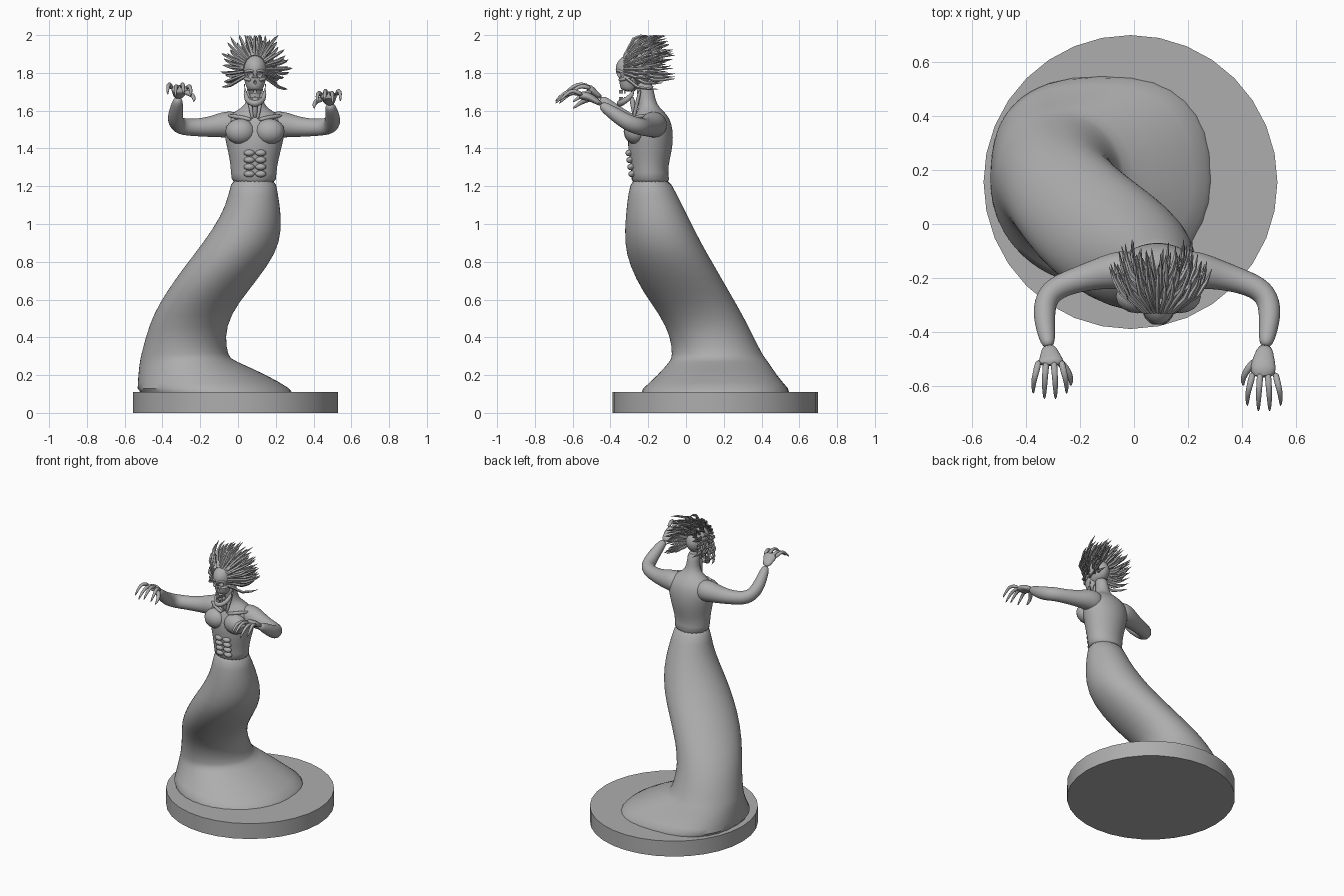
import bpy, bmesh, math, random
from mathutils import Vector

old = bpy.data.objects.get("Cube")
if old:
    bpy.data.objects.remove(old)

STONE = (0.42, 0.42, 0.42, 1)
stone = bpy.data.materials.new("grey stone")
stone.use_nodes = True
stone.diffuse_color = STONE
stone.node_tree.nodes["Principled BSDF"].inputs["Base Color"].default_value = STONE
random.seed(4)
MID = 0.09      # centre line of the upper body


def finish(bm, name, subdiv=0, angle=40):
    bmesh.ops.recalc_face_normals(bm, faces=bm.faces)
    mesh = bpy.data.meshes.new(name)
    bm.to_mesh(mesh)
    bm.free()
    mesh.materials.append(stone)
    ob = bpy.data.objects.new(name, mesh)
    bpy.context.collection.objects.link(ob)
    bpy.ops.object.select_all(action='DESELECT')
    ob.select_set(True)
    bpy.context.view_layer.objects.active = ob
    if subdiv:
        mod = ob.modifiers.new("Smooth", 'SUBSURF')
        mod.levels = mod.render_levels = subdiv
        bpy.ops.object.modifier_apply(modifier=mod.name)
    bpy.ops.object.shade_smooth_by_angle(angle=math.radians(angle))
    return ob


def skin(bm, rings):
    loops = [[bm.verts.new(p) for p in ring] for ring in rings]
    n = len(loops[0])
    for a, b in zip(loops, loops[1:]):
        for i in range(n):
            bm.faces.new((a[i], a[(i + 1) % n], b[(i + 1) % n], b[i]))
    bm.faces.new(loops[0])
    bm.faces.new(loops[-1])


def add_tube(bm, path, radii, sides=8, flat=1):
    pts = [Vector(p) for p in path]
    rings = []
    for i, (p, r) in enumerate(zip(pts, radii)):
        d = (pts[min(i + 1, len(pts) - 1)] - pts[max(i - 1, 0)]).normalized()
        up = Vector((0, 0, 1)) if abs(d.z) < 0.9 else Vector((0, 1, 0))
        u = d.cross(up).normalized()
        v = u.cross(d)
        angles = [math.tau * k / sides for k in range(sides)]
        rings.append([p + r * (u * math.cos(t) + v * flat * math.sin(t)) for t in angles])
    skin(bm, rings)


def tube(name, path, radii, sides=8, flat=1, subdiv=1):
    bm = bmesh.new()
    add_tube(bm, path, radii, sides, flat)
    return finish(bm, name, subdiv)


def ball(name, centre, size, seg=16):
    bm = bmesh.new()
    bmesh.ops.create_uvsphere(bm, u_segments=seg, v_segments=seg // 2, radius=1)
    for v in bm.verts:
        v.co = Vector(centre) + Vector(a * b for a, b in zip(v.co, size))
    return finish(bm, name)


def loft(name, rows, sides=32, subdiv=1, square=0):
    """Oval rings, each row: height, left, right, front, back."""
    bm, rings = bmesh.new(), []
    for z, x0, x1, y0, y1 in rows:
        ring = []
        for k in range(sides):
            t = math.tau * k / sides
            c, s = math.cos(t), math.sin(t)
            e = 0.78 if s > 0 and z < square else 1
            c, s = math.copysign(abs(c) ** e, c), math.copysign(abs(s) ** e, s)
            ring.append(((x0 + x1) / 2 + c * (x1 - x0) / 2,
                         (y0 + y1) / 2 + s * (y1 - y0) / 2, z))
        rings.append(ring)
    skin(bm, rings)
    return finish(bm, name, subdiv)


# Round base
bm = bmesh.new()
bmesh.ops.create_cone(bm, cap_ends=True, segments=32, radius1=0.543, radius2=0.543, depth=0.11)
bmesh.ops.translate(bm, verts=bm.verts, vec=(-0.013, 0.155, 0.055))
finish(bm, "round_base", angle=30)

# Trailing gown, sweeping back and spreading over the base
loft("gown", [
    (.1, -.53, .31, -.26, .57), (.12, -.535, .29, -.24, .55), (.2, -.53, .16, -.15, .48),
    (.28, -.52, -.03, -.08, .43), (.3, -.515, -.05, -.075, .41), (.4, -.49, -.07, -.08, .36),
    (.52, -.45, -.04, -.14, .3), (.64, -.38, .05, -.23, .23), (.78, -.28, .16, -.3, .15),
    (.9, -.185, .225, -.328, .08), (1.04, -.09, .232, -.32, .01),
    (1.16, -.045, .21, -.307, -.05), (1.26, -.035, .2, -.285, -.1)], square=.25)

# Torso and neck
loft("torso", [
    (1.2, -.037, .207, -.298, -.072), (1.27, -.037, .202, -.287, -.1), (1.34, -.044, .215, -.3, -.085),
    (1.42, -.062, .235, -.31, -.068), (1.5, -.08, .255, -.305, -.068), (1.56, -.065, .24, -.28, -.085),
    (1.6, -.01, .18, -.255, -.12), (1.63, .045, .135, -.25, -.155), (1.7, .05, .13, -.26, -.17),
    (1.76, .05, .13, -.27, -.18)], sides=24)

# Chest, stomach muscles, collarbones and neck cords
for side, s in (("left", 1), ("right", -1)):
    ball("chest_" + side, (MID + s * .077, -.268, 1.49), (.08, .062, .068))
    for row in range(4):
        ball(f"stomach_{side}_{row}", (MID + s * .03, -.284 - row * .005, 1.265 + row * .037),
             (.03, .022, .018), 12)
    tube("collarbone_" + side, [(MID + s * .015, -.28, 1.55), (MID + s * .07, -.275, 1.565),
                                (MID + s * .15, -.21, 1.575)], (.012, .012, .012))
    tube("neck_cord_" + side, [(MID + s * .012, -.278, 1.55), (MID + s * .024, -.265, 1.62),
                               (MID + s * .042, -.24, 1.72)], (.01, .011, .01))
tube("throat", [(MID, -.265, 1.55), (MID, -.28, 1.63), (MID, -.29, 1.68)], (.014, .016, .014))

# Arms stretched forward, with bony clawed hands
for side, s, lift, back in (("left", 1, 0, 0), ("right", -1, .035, .045)):
    def at(dx, y, z):
        return (MID - .005 + s * dx, y, z)
    tube("arm_" + side, [
        at(.07, -.17, 1.52), at(.15, -.17, 1.53), at(.22, -.185, 1.515), at(.31, -.21, 1.51),
        at(.395, -.245, 1.515), at(.42, -.31, 1.535 + lift / 3), at(.412, -.39, 1.59 + lift / 2),
        at(.4, -.455, 1.635 + lift)],
        (.075, .074, .058, .047, .047, .046, .036, .026), 12, 1, 2)
    tube("palm_" + side, [
        at(.402, -.445, 1.63 + lift), at(.395, -.49, 1.662 + lift),
        at(.392, -.53 + back / 2, 1.68 + lift), at(.392, -.57 + back, 1.68 + lift)],
        (.026, .04, .052, .045), 10, .5)
    for i in range(4):
        dx = .355 + i * .027
        fan = (i - 1.5) * .014
        far = back + (.02 if i in (0, 3) else 0)
        rise = lift + .012 * (i % 2)
        tube(f"finger_{side}_{i}", [
            at(dx, -.545 + back, 1.682 + lift), at(dx + fan * .6, -.6 + back, 1.7 + rise),
            at(dx + fan, -.65 + far, 1.68 + rise), at(dx + fan, -.695 + far, 1.635 + rise)],
            (.015, .012, .011, .004))
    tube("thumb_" + side, [
        at(.37, -.5, 1.665 + lift), at(.335, -.535, 1.655 + lift),
        at(.315, -.57, 1.635 + lift), at(.32, -.6, 1.61 + lift)], (.018, .015, .012, .004))

# Skull with carved sockets and nose
skull = ball("skull", (MID, -.27, 1.82), (.069, .102, .085), 32)
face = tube("face", [(MID, -.29, 1.83), (MID, -.298, 1.77), (MID, -.305, 1.725), (MID, -.31, 1.7)],
            (.06, .062, .047, .036), 16)
cutters = [ball(f"socket_{s}", (MID + s * .026, -.375, 1.79), (.019, .04, .018)) for s in (1, -1)]
cutters.append(ball("nose_hollow", (MID, -.375, 1.748), (.01, .035, .017)))
for bone in (skull, face):
    bpy.context.view_layer.objects.active = bone
    for c in cutters:
        mod = bone.modifiers.new("Carve", 'BOOLEAN')
        mod.operation, mod.object, mod.solver = 'DIFFERENCE', c, 'EXACT'
        bpy.ops.object.modifier_apply(modifier=mod.name)
for c in cutters:
    bpy.data.objects.remove(c)

# Cheekbones, brows, jaw and teeth
for side, s in (("left", 1), ("right", -1)):
    tube("cheekbone_" + side, [(MID + s * .02, -.357, 1.762), (MID + s * .048, -.335, 1.766),
                               (MID + s * .064, -.28, 1.78)], (.009, .012, .009))
    tube("brow_" + side, [(MID + s * .004, -.368, 1.808), (MID + s * .03, -.362, 1.817),
                          (MID + s * .056, -.325, 1.8)], (.008, .01, .008))
tube("jaw", [(MID + x, y, z) for x, y, z in (
    (-.056, -.265, 1.75), (-.052, -.28, 1.68), (-.034, -.335, 1.645), (0, -.36, 1.633),
    (.034, -.335, 1.645), (.052, -.28, 1.68), (.056, -.265, 1.75))],
    (.012, .016, .018, .02, .018, .016, .012), 8)
bm = bmesh.new()
for z, wide in ((1.7, .033), (1.664, .03)):
    for i in range(8):
        t = (i - 3.5) / 3.5
        c = Vector((MID + wide * t, -.35 + .025 * t * t, z))
        cube = bmesh.ops.create_cube(bm, size=1)["verts"]
        for v in cube:
            v.co = c + Vector((v.co.x * .008, v.co.y * .008, v.co.z * .018))
finish(bm, "teeth")

# Wind-blown spikes of hair fanning from the scalp
bm = bmesh.new()
for ring, count, polar, reach in ((0, 15, .25, .03), (1, 19, .55, .05), (2, 23, .85, .07), (3, 25, 1.1, .085)):
    for k in range(count):
        a = math.radians(-35 + 250 * (k + random.random() * .7) / count)
        out = Vector((math.cos(a), 0, math.sin(a)))
        root = Vector((MID, -.26, 1.82)) + Vector((
            out.x * .066, .1 * (1 - 1.5 * polar), out.z * .08)) * math.sqrt(min(1, .35 + polar * .6))
        push = reach * random.uniform(.75, 1.25) + .012
        sweep = random.uniform(.11, .19) * (1 if ring else .8)
        sweep = min(sweep, -.035 - root.y)
        mid = root + out * push * .75 + Vector((0, sweep * .4, 0))
        tip = root + out * push * 1.15 + Vector((random.uniform(-.012, .012), sweep, random.uniform(0, .02)))
        tip.z = min(tip.z, 2.0)
        add_tube(bm, (root - out * .01, mid, (mid + tip) / 2 + out * .006, tip), (.009, .0095, .007, .001), 5)
finish(bm, "hair_spikes")
